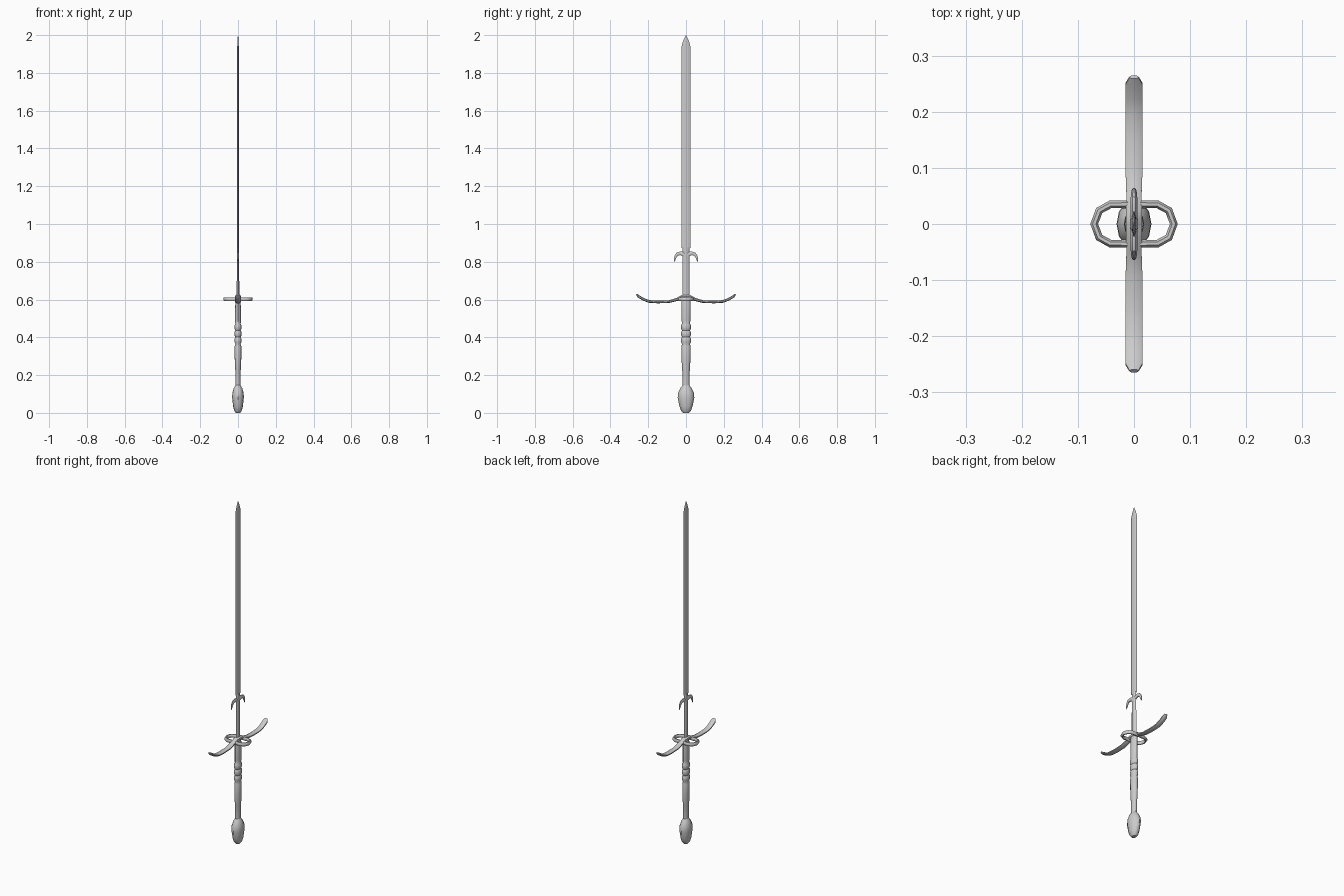
import bpy, bmesh
from math import sin, cos, pi, radians
from mathutils import Vector

if "Cube" in bpy.data.objects:
    bpy.data.objects.remove(bpy.data.objects["Cube"])


def loft(name, rings, closed=False, smooth=True):
    """Skin a list of equal-length point rings, capping both ends if open."""
    bm = bmesh.new()
    loops = [[bm.verts.new(p) for p in ring] for ring in rings]
    n = len(loops[0])
    pairs = list(zip(loops, loops[1:]))
    if closed:
        pairs.append((loops[-1], loops[0]))
    else:
        bm.faces.new(loops[0])
        bm.faces.new(loops[-1])
    for a, b in pairs:
        for i in range(n):
            j = (i + 1) % n
            bm.faces.new((a[i], a[j], b[j], b[i]))
    bmesh.ops.recalc_face_normals(bm, faces=bm.faces[:])
    mesh = bpy.data.meshes.new(name)
    bm.to_mesh(mesh)
    bm.free()
    ob = bpy.data.objects.new(name, mesh)
    bpy.context.collection.objects.link(ob)
    if smooth:
        bpy.ops.object.select_all(action='DESELECT')
        ob.select_set(True)
        bpy.context.view_layer.objects.active = ob
        bpy.ops.object.shade_smooth_by_angle(angle=radians(40))
    return ob


def lathe(name, profile, sides=12):
    """Oval turned shape from (z, half x, half y) rows."""
    return loft(name, [[(rx * cos(2 * pi * i / sides), ry * sin(2 * pi * i / sides), z)
                        for i in range(sides)] for z, rx, ry in profile])


def sweep(name, path, sizes, flat, closed=False, sides=8):
    """Oval bar along a planar path; sizes = (half along flat axis, half in plane)."""
    pts, flat, rings, n = [Vector(p) for p in path], Vector(flat), [], len(path)
    for k, p in enumerate(pts):
        if closed:
            t = pts[(k + 1) % n] - pts[k - 1]
        else:
            t = pts[min(k + 1, n - 1)] - pts[max(k - 1, 0)]
        side = t.normalized().cross(flat)
        w, h = sizes[k]
        rings.append([p + flat * w * cos(2 * pi * (i + .5) / sides) * 1.08
                      + side * h * sin(2 * pi * (i + .5) / sides) * 1.08
                      for i in range(sides)])
    return loft(name, rings, closed)


def blade(name, rows):
    """Flat hexagonal section from (z, half width, half thickness) rows."""
    return loft(name, [[(0, w, z), (t, w * .45, z), (t, -w * .45, z),
                        (0, -w, z), (-t, -w * .45, z), (-t, w * .45, z)]
                       for z, w, t in rows], smooth=False)


# Blade with a short tapered point, and the narrower ricasso below it
blade("blade", [(.872, .0245, .005), (1.94, .0235, .004), (1.97, .015, .0035),
                (2.0, .0008, .0005)])
blade("ricasso", [(.59, .019, .007), (.875, .018, .006)])

# Parrying lugs hooked down toward the guard
for s, label in ((1, "right"), (-1, "left")):
    sweep("parrying_lug_" + label,
          [(0, s * y, z) for y, z in ((.008, .838), (.028, .845), (.044, .842),
                                      (.054, .830), (.059, .815), (.061, .800))],
          [(.006, .012), (.006, .010), (.006, .009), (.005, .007), (.004, .005), (.001, .001)],
          (1, 0, 0))

# Crossguard: wavy bar, mirrored about the centre
half = [(.022, .612, .014, .011), (.05, .600, .0135, .008), (.09, .589, .015, .007),
        (.15, .587, .015, .007), (.195, .590, .015, .007), (.225, .601, .015, .007),
        (.25, .616, .015, .007), (.262, .628, .008, .004)]
bar = [(-y, z, a, b) for y, z, a, b in reversed(half)] + [(0, .612, .014, .013)] + half
sweep("crossguard", [(0, y, z) for y, z, a, b in bar],
      [(a, b) for y, z, a, b in bar], (1, 0, 0))

# Side rings of the guard, one closed oval loop
quarter = [(.012, .035), (.042, .035), (.062, .024)]
right = quarter + [(.071, 0)] + [(x, -y) for x, y in reversed(quarter)]
oval = right + [(-x, -y) for x, y in right]
sweep("guard_rings", [(x, y, .602) for x, y in oval], [(.010, .007)] * len(oval),
      (0, 0, 1), closed=True)

# Grip: upper swell, three turned ribs, then a narrower lower part
ribs = []
for k in range(3):
    z = .455 - k * .036
    ribs += [(z + .018, .014, .021), (z + .009, .018, .0255), (z - .009, .018, .0255)]
grip = ([(.605, .013, .022), (.585, .014, .024), (.49, .017, .0235)] + ribs
        + [(.365, .014, .021), (.352, .018, .024), (.29, .0175, .0235),
           (.225, .0145, .021), (.215, .0135, .018), (.13, .0135, .018)])
lathe("grip", grip)

# Egg-shaped pommel
lathe("pommel", [(.0, .012, .015), (.012, .020, .026), (.035, .026, .035), (.08, .031, .044),
                 (.105, .030, .042), (.13, .023, .030), (.147, .013, .018)])
